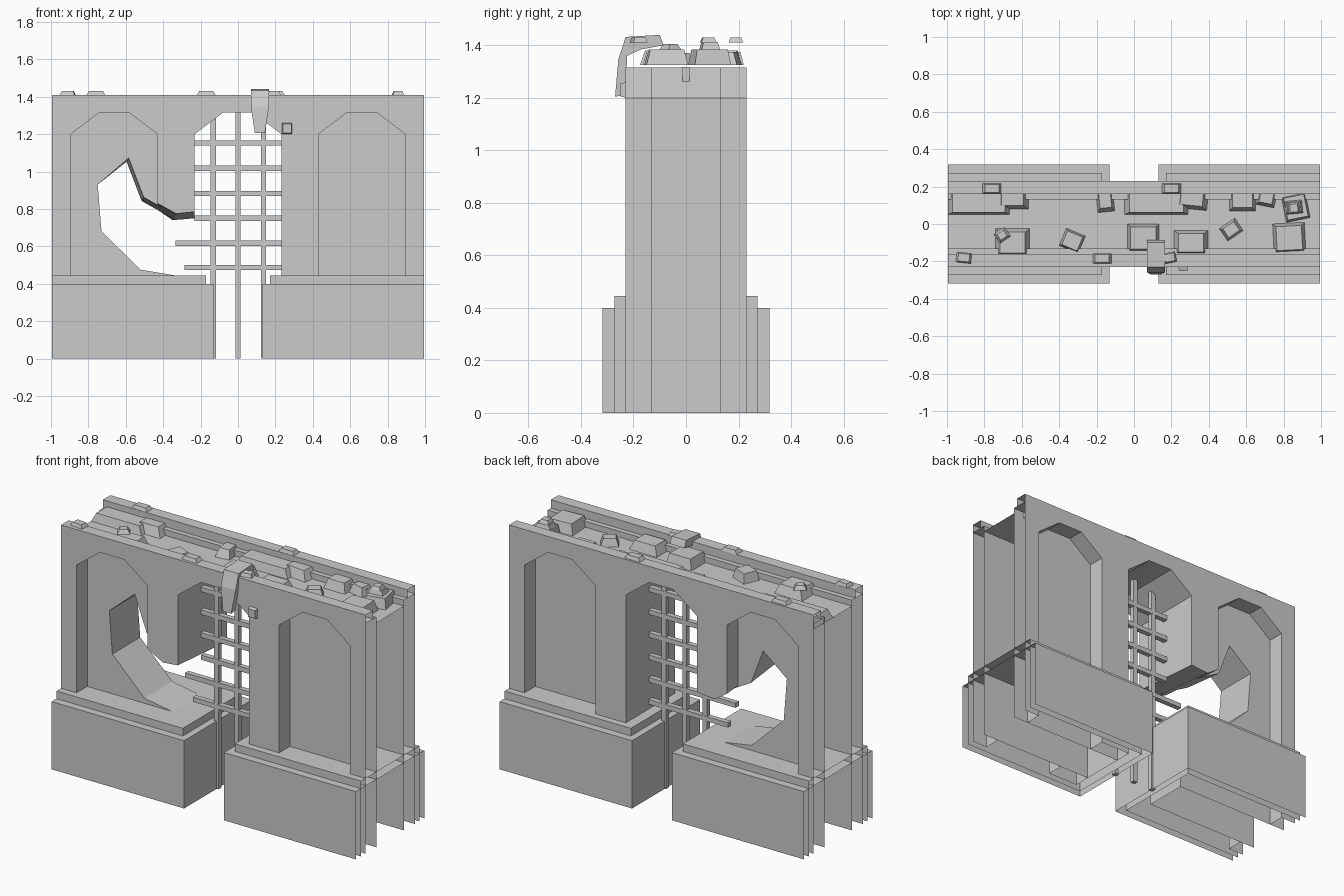
import bpy, bmesh, math
from mathutils import Matrix, Vector

if "Cube" in bpy.data.objects:
    bpy.data.objects.remove(bpy.data.objects["Cube"])

END = 0.995   # half length of the wall section


def finish(bm, name, open_ends=False):
    bmesh.ops.recalc_face_normals(bm, faces=bm.faces)
    if open_ends:   # modular piece: outer ends and underside stay open
        gone = [f for f in bm.faces
                if all(v.co.x > END - .001 for v in f.verts)
                or all(v.co.x < -END + .001 for v in f.verts)
                or all(v.co.z < .001 for v in f.verts)]
        bmesh.ops.delete(bm, geom=gone, context='FACES')
    me = bpy.data.meshes.new(name)
    bm.to_mesh(me)
    bm.free()
    ob = bpy.data.objects.new(name, me)
    bpy.context.collection.objects.link(ob)
    return ob


def loft(name, a, b, open_ends=False):
    """Closed solid between two matching outlines of 3D points."""
    bm = bmesh.new()
    va = [bm.verts.new(p) for p in a]
    vb = [bm.verts.new(p) for p in b]
    n = len(va)
    bm.faces.new(va)
    bm.faces.new(vb[::-1])
    for i in range(n):
        j = (i + 1) % n
        bm.faces.new((va[j], va[i], vb[i], vb[j]))
    return finish(bm, name, open_ends)


def panel(name, outline, y0, y1):
    """Front outline (a function of depth) carried from y0 to y1."""
    loft(name, [(x, y0, z) for x, z in outline(y0)],
         [(x, y1, z) for x, z in outline(y1)], True)


def box(name, x0, x1, y0, y1, z0, z1, open_ends=False):
    r = [(x0, z0), (x0, z1), (x1, z1), (x1, z0)]
    return loft(name, [(x, y0, z) for x, z in r],
                [(x, y1, z) for x, z in r], open_ends)


def stone(name, x, y, z, sx, sy, h, rot=0, top=.7, tilt=0):
    """Broken block: a tapered box."""
    bm = bmesh.new()
    bmesh.ops.create_cube(bm, size=1)
    for v in bm.verts:
        k = 1 if v.co.z < 0 else top
        v.co = Vector((v.co.x * sx * k, v.co.y * sy * k, (v.co.z + .5) * h))
    m = (Matrix.Translation((x, y, z)) @ Matrix.Rotation(rot, 4, 'Z')
         @ Matrix.Rotation(tilt, 4, 'X'))
    bm.transform(m)
    finish(bm, name)


# Opening outlines
def arch(c, bottom=0):
    return [(c + .232, bottom), (c + .232, 1.2), (c + .08, 1.315),
            (c - .08, 1.315), (c - .232, 1.2), (c - .232, bottom)]


def broken(pts, y):   # the breach slants slightly down towards the back
    t = (y + .23) / .46
    return [(x - .02 * t, z - .035 * t) for x, z in pts]


def facing(y):   # outer skin with two niches, the gate and a snapped-off pier
    (_, z1), (x2, z2), (_, z3) = broken([(-.232, .785), (-.33, .775), (-.43, .83)], y)
    left = arch(-.662)
    return ([(-END, 0), (-END, 1.36), (END, 1.36), (END, 0)] + arch(.662)
            + arch(0)[:-1] + [(-.232, z1), (x2, z2), (-.43, z3)]
            + left[1:])


def core(y):     # inner wall with the gate running into the breach
    up = broken([(-.33, .775), (-.5, .87), (-.58, 1.08)], y)
    z1 = broken([(0, .785)], y)[0][1]
    return ([(-END, 0), (-END, 1.325), (END, 1.325), (END, 0)] + arch(0)[:-1]
            + [(-.232, z1)] + up
            + [(-.75, .93), (-.73, .68), (-.52, .475), (-.34, .445),
               (-.232, .435), (-.232, 0)])


panel("front_facing", facing, -.23, -.13)
panel("back_facing", facing, .13, .23)
panel("core_wall", core, -.13, .13)

# Parapets and stepped plinths
for s, n in ((-1, "front"), (1, "back")):
    y0, y1 = sorted((s * .16, s * .23))
    box(n + "_parapet", -END, END, y0, y1, 1.36, 1.41, True)
for s, n in ((-1, "left"), (1, "right")):
    for part, inner, y, z in (("plinth", .13, .318, .40), ("plinth_step", .17, .272, .445)):
        x0, x1 = sorted((s * inner, s * END))
        box(n + "_" + part, x0, x1, -y, y, 0, z, True)

# Gate grille
for x in (-.132, 0, .136):
    box("vertical_bar", x - .014, x + .014, -.014, .014, 0, 1.317)
for z, x0 in ((1.152, -.232), (1.017, -.232), (.882, -.232), (.75, -.232),
              (.617, -.335), (.487, -.285)):
    box("cross_bar", x0, .235, -.015, .015, z - .014, z + .014)

# Rubble on the walkway: x, y, z, size x, size y, height, turn, taper
for r in ((-.83, .135, 1.325, .33, .17, .05, 0, .85),
          (-.65, .145, 1.325, .17, .13, .055, 0, .7),
          (-.155, .135, 1.325, .09, .14, .05, .1, .7),
          (.12, .135, 1.325, .34, .17, .05, 0, .85),
          (.31, .145, 1.325, .17, .13, .055, -.1, .7),
          (.58, .14, 1.325, .14, .14, .055, 0, .75),
          (.71, .15, 1.325, .1, .11, .05, -.2, .7),
          (.865, .09, 1.325, .13, .14, .06, .2, .85),
          (.855, .09, 1.385, .09, .07, .025, .1, .8),
          (.855, .085, 1.41, .06, .06, .02, .1, .7),
          (-.65, -.1, 1.325, .18, .15, .055, 0, .75),
          (-.705, -.06, 1.38, .07, .06, .025, .6, .6),
          (-.33, -.09, 1.325, .11, .1, .055, -.4, .8),
          (.05, -.075, 1.325, .17, .15, .06, 0, .8),
          (.305, -.1, 1.325, .18, .13, .055, 0, .75),
          (.52, -.03, 1.325, .1, .08, .045, .6, .7),
          (.83, -.075, 1.325, .17, .16, .06, .05, .8)):
    stone("rubble", *r)

# Loose chips along the parapet tops
for x, y, w, a in ((-.91, -.18, .08, -.1), (-.17, -.185, .1, 0), (.19, -.18, .07, .2),
                   (-.76, .19, .1, 0), (.2, .19, .1, 0)):
    stone("parapet_chip", x, y, 1.41, w, .055, .02, a, .75)

# Slab folded over the front edge: y, z, narrowing towards its lower tip
drape = [(-.228, 1.21), (-.27, 1.205), (-.258, 1.345), (-.23, 1.432), (-.1, 1.44),
         (-.085, 1.40), (-.17, 1.385), (-.225, 1.36)]


def drape_side(s):
    return [(.117 + s * (.026 + .022 * min(1, (z - 1.2) / .14)), y, z) for y, z in drape]


loft("hanging_slab", drape_side(-1), drape_side(1))
stone("front_chip", .263, -.228, 1.23, .055, .06, .022, 0, .8, math.pi / 2)
